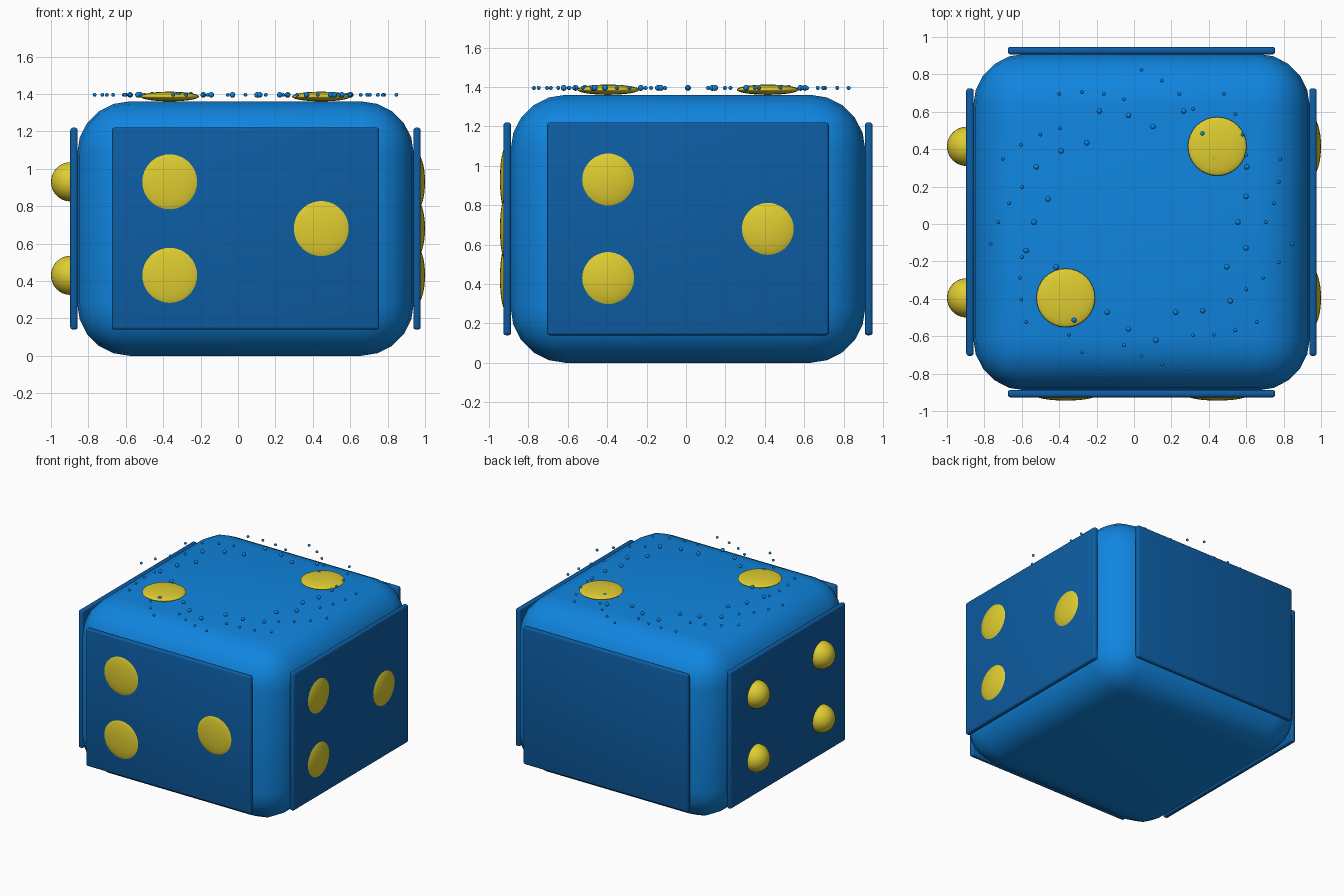
import bpy
from math import cos, sin, tau

if "Cube" in bpy.data.objects:
    bpy.data.objects.remove(bpy.data.objects["Cube"])


def material(name, rgb):
    m = bpy.data.materials.new(name)
    m.use_nodes = True
    m.diffuse_color = (*rgb, 1)
    m.node_tree.nodes["Principled BSDF"].inputs["Base Color"].default_value = (*rgb, 1)
    return m


BLUE = material("bright blue", (0.005, 0.235, 0.74))
NAVY = material("deep blue", (0.004, 0.11, 0.37))
YELLOW = material("yellow", (0.74, 0.61, 0.03))
CX, CY, CZ = 0.04, 0.01, 0.68


def rounded_box(name, centre, size, radius, segments, mat):
    bpy.ops.mesh.primitive_cube_add(size=1, location=centre)
    ob = bpy.context.object
    ob.name = name
    ob.scale = size
    bpy.ops.object.transform_apply(location=False, rotation=False, scale=True)
    bevel = ob.modifiers.new("Rounded edges", "BEVEL")
    bevel.width, bevel.segments = radius, segments
    bpy.ops.object.modifier_apply(modifier=bevel.name)
    ob.data.materials.append(mat)
    bpy.ops.object.shade_smooth_by_angle()
    return ob


def ball(name, centre, radii, mat, segments=32, rings=16):
    bpy.ops.mesh.primitive_uv_sphere_add(segments=segments, ring_count=rings, radius=1, location=centre)
    ob = bpy.context.object
    ob.name = name
    ob.scale = radii
    ob.data.materials.append(mat)
    bpy.ops.object.shade_smooth()
    return ob


# Body and the four side panels
rounded_box("body", (CX, CY, CZ), (1.8, 1.8, 1.36), 0.28, 5, BLUE)
for side, label in ((-1, "front"), (1, "back")):
    rounded_box(label + "_panel", (CX, CY + side * 0.917, CZ), (1.43, 0.04, 1.08), 0.015, 3, NAVY)
for side, label in ((-1, "right"), (1, "left")):
    rounded_box(label + "_panel", (CX + side * 0.917, CY, CZ), (0.04, 1.43, 1.08), 0.015, 3, NAVY)

# Flattened pips in threes on the front and left
LOW, HIGH = -0.405, 0.405
for u, v in ((LOW, 0.25), (LOW, -0.25), (HIGH, 0)):
    ball("front_pip", (CX + u, -0.918, CZ + v), (0.157, 0.026, 0.157), YELLOW)
    ball("left_pip", (0.95, CY + u, CZ + v), (0.05, 0.157, 0.157), YELLOW)

# Two pips on top
for u in (LOW, HIGH):
    ball("top_pip", (CX + u, CY + u, 1.386), (0.157, 0.157, 0.026), YELLOW)

# Four round pips on the right
for u in (LOW, HIGH):
    for v in (-0.25, 0.25):
        ball("right_pip", (-0.895, CY + u, CZ + v), (0.105, 0.105, 0.105), YELLOW)


# Two toothed rings of tiny beads above the top
def bead_ring(name, count, start, step, cycle, size):
    for i in range(count):
        r, a = start + step * (i % cycle), tau * i / count
        ball(name, (CX + r * cos(a), CY + r * sin(a), 1.395), (size,) * 3, BLUE, 12, 8)


bead_ring("inner_bead", 26, 0.515, 0.06, 3, 0.015)
bead_ring("outer_bead", 44, 0.665, 0.05, 4, 0.01)
